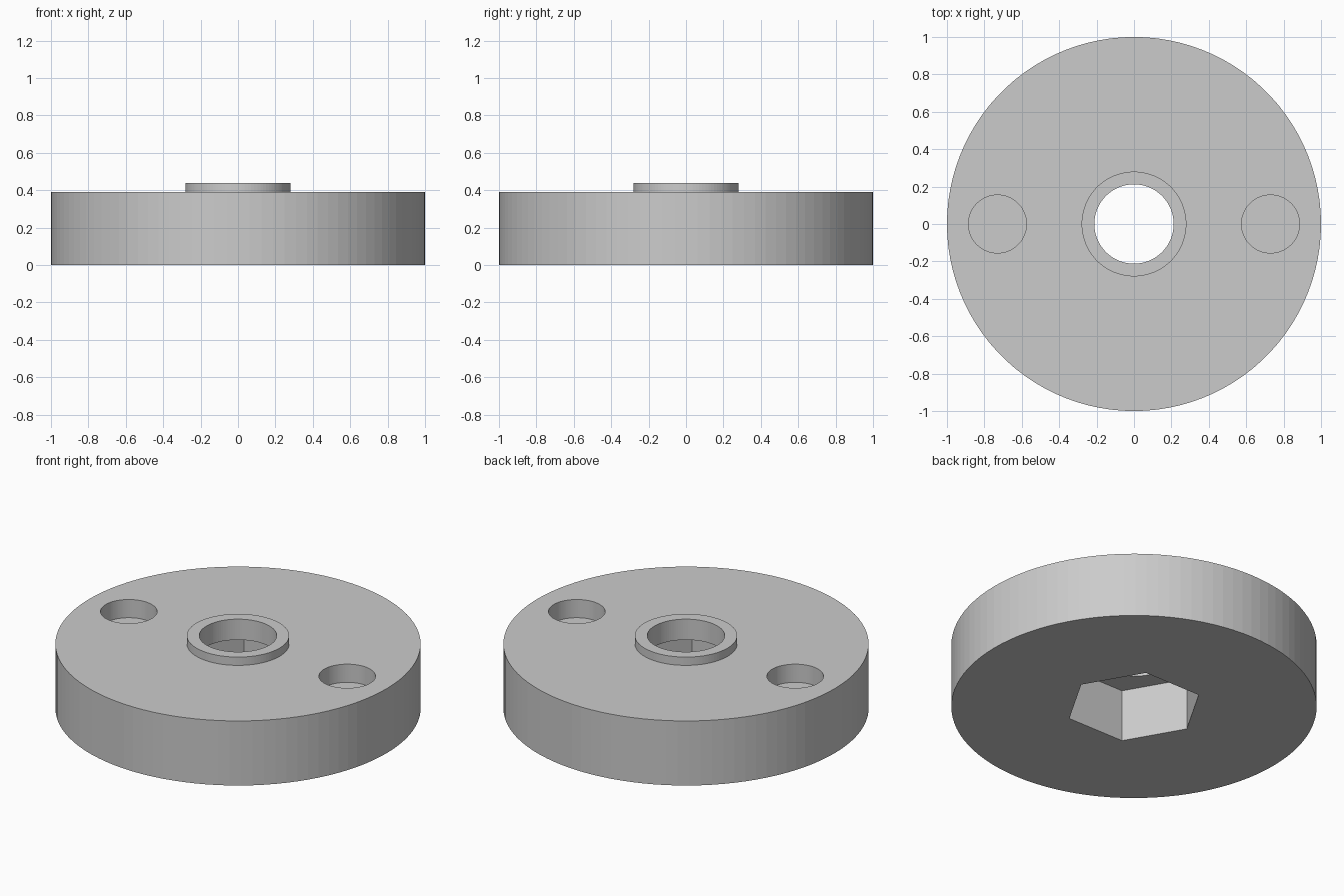
import bpy
import bmesh
import math

cube = bpy.data.objects.get("Cube")
if cube:
    bpy.data.objects.remove(cube, do_unlink=True)

SIDES = 100
DISC_TOP, BOSS_TOP = 0.39, 0.44
NUT_TOP = 0.315

grey = bpy.data.materials.new("plain grey")
grey.use_nodes = True
colour = (0.6, 0.6, 0.6, 1)
grey.diffuse_color = colour
grey.node_tree.nodes["Principled BSDF"].inputs["Base Color"].default_value = colour


def make_object(name, bm):
    bmesh.ops.recalc_face_normals(bm, faces=bm.faces)
    mesh = bpy.data.meshes.new(name)
    bm.to_mesh(mesh)
    bm.free()
    mesh.materials.append(grey)
    obj = bpy.data.objects.new(name, mesh)
    bpy.context.collection.objects.link(obj)
    return obj


def lathe(name, profile, sides):
    """Stack rings of (radius, height) into a closed solid."""
    bm = bmesh.new()
    rings = []
    for radius, z in profile:
        angles = [math.tau * i / sides for i in range(sides)]
        rings.append([bm.verts.new((radius * math.cos(a), radius * math.sin(a), z))
                      for a in angles])
    for low, high in zip(rings, rings[1:]):
        for i in range(sides):
            j = (i + 1) % sides
            bm.faces.new((low[i], low[j], high[j], high[i]))
    bm.faces.new(rings[0])
    bm.faces.new(rings[-1])
    return make_object(name, bm)


def cut(target, name, radius, bottom, top, sides, x=0):
    """Subtract an upright prism from the target."""
    cutter = lathe(name, [(radius, bottom), (radius, top)], sides)
    cutter.location.x = x
    cutter.hide_render = True
    mod = target.modifiers.new(name, "BOOLEAN")
    mod.operation = "DIFFERENCE"
    mod.solver = "EXACT"
    mod.object = cutter
    bpy.context.view_layer.objects.active = target
    bpy.ops.object.modifier_apply(modifier=mod.name)
    bpy.data.objects.remove(cutter, do_unlink=True)


# Disc with a raised boss
knob = lathe("knob_body", [(1, 0), (1, DISC_TOP), (0.28, DISC_TOP), (0.28, BOSS_TOP)], SIDES)

# Hexagonal nut pocket from below, and the bore through the boss
cut(knob, "nut_pocket", 0.377, -0.1, NUT_TOP, 6)
cut(knob, "centre_bore", 0.212, 0.2, 0.6, SIDES)

# Blind finger holes on both sides
for side in (-1, 1):
    cut(knob, "finger_hole", 0.155, 0.28, 0.6, SIDES, side * 0.73)
